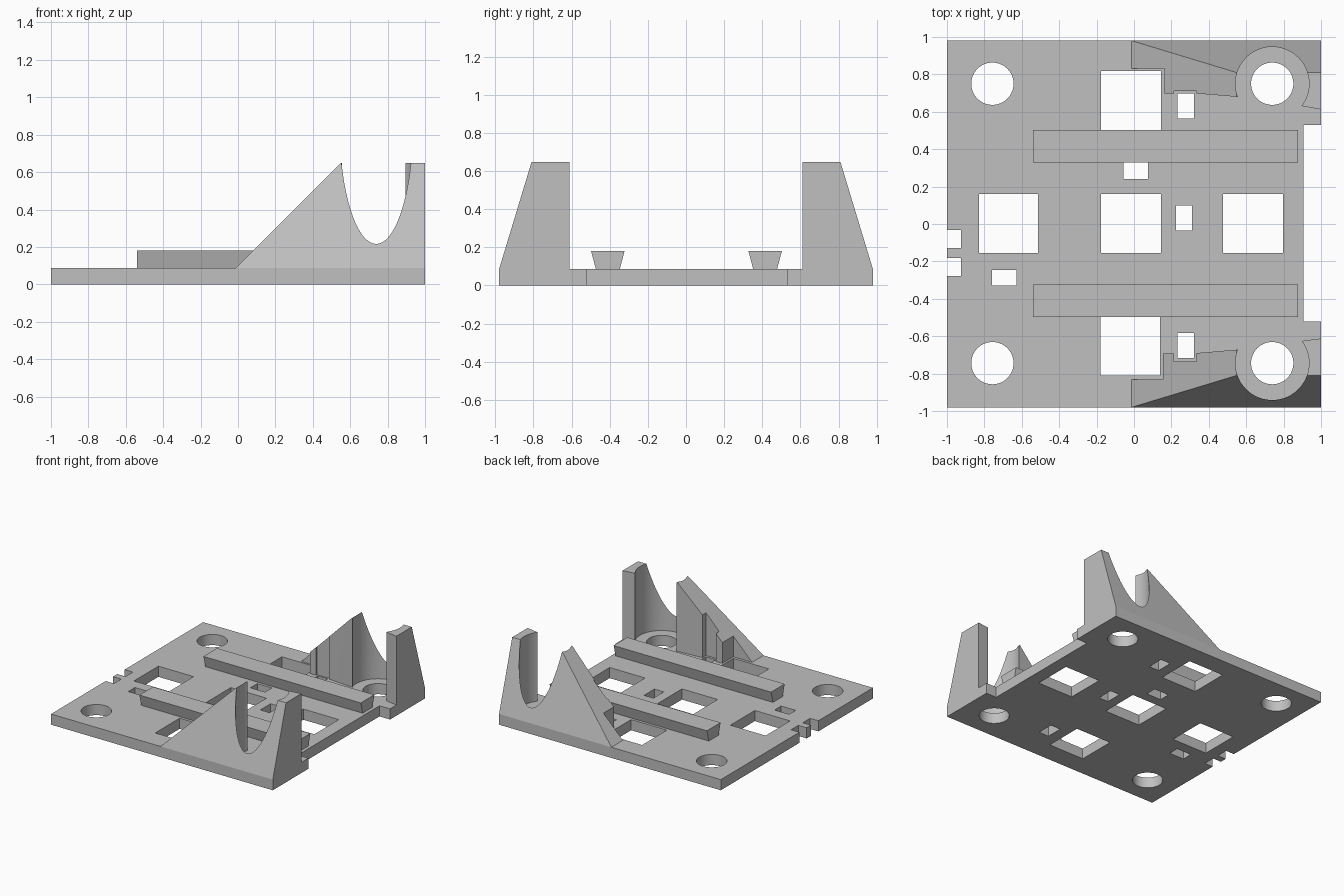
import bpy
import bmesh
from mathutils import Vector

cube = bpy.data.objects.get("Cube")
if cube:
    bpy.data.objects.remove(cube, do_unlink=True)

BASE, TOP = 0.087, 0.648      # plate thickness, wall height
EDGE = 0.98                   # half depth of the plate

grey = bpy.data.materials.new("plain grey")
grey.use_nodes = True
colour = (0.53, 0.53, 0.53, 1)
grey.diffuse_color = colour
grey.node_tree.nodes["Principled BSDF"].inputs["Base Color"].default_value = colour


def add_prism(bm, points, low, high):
    """Extrude a plan outline from low to high."""
    face = bm.faces.new([bm.verts.new((x, y, low)) for x, y in points])
    new = bmesh.ops.extrude_face_region(bm, geom=[face])["geom"]
    verts = [g for g in new if isinstance(g, bmesh.types.BMVert)]
    bmesh.ops.translate(bm, verts=verts, vec=(0, 0, high - low))


def add_box(bm, x0, x1, y0, y1, low, high):
    add_prism(bm, [(x0, y0), (x1, y0), (x1, y1), (x0, y1)], low, high)


def add_cylinder(bm, x, y, radius, low, high):
    made = bmesh.ops.create_cone(bm, cap_ends=True, segments=72, radius1=radius,
                                 radius2=radius, depth=high - low)
    bmesh.ops.translate(bm, verts=made["verts"], vec=(x, y, (low + high) / 2))


def finish(bm, name):
    bmesh.ops.recalc_face_normals(bm, faces=bm.faces)
    mesh = bpy.data.meshes.new(name)
    bm.to_mesh(mesh)
    bm.free()
    mesh.materials.append(grey)
    obj = bpy.data.objects.new(name, mesh)
    bpy.context.collection.objects.link(obj)
    return obj


def activate(obj):
    bpy.ops.object.select_all(action="DESELECT")
    obj.select_set(True)
    bpy.context.view_layer.objects.active = obj


def cut(obj, cutter):
    """Subtract the cutter, then discard it."""
    cutter.hide_render = True
    mod = obj.modifiers.new("cut", "BOOLEAN")
    mod.operation = "DIFFERENCE"
    mod.solver = "EXACT"
    mod.object = cutter
    activate(obj)
    bpy.ops.object.modifier_apply(modifier=mod.name)
    bpy.data.objects.remove(cutter, do_unlink=True)
    bpy.ops.object.shade_smooth_by_angle(angle=0.5)


# Base plate with windows, slots, edge notches and corner holes
bm = bmesh.new()
add_box(bm, -1, 1, -EDGE, EDGE, 0, BASE)
plate = finish(bm, "base_plate")

bm = bmesh.new()
openings = [
    (-0.83, -0.512, -0.155, 0.16), (-0.177, 0.145, -0.155, 0.16),
    (0.477, 0.797, -0.155, 0.16),
    (-0.177, 0.145, 0.5, 0.818), (-0.18, 0.14, -0.81, -0.495),
    (0.233, 0.322, 0.563, 0.697), (0.233, 0.322, -0.717, -0.582),
    (0.225, 0.31, -0.035, 0.098), (-0.057, 0.075, 0.24, 0.33),
    (-0.758, -0.627, -0.33, -0.245),
    (0.905, 1.1, -0.522, 0.53),
    (-1.1, -0.925, -0.127, -0.032), (-1.1, -0.925, -0.277, -0.182),
]
for x0, x1, y0, y1 in openings:
    add_box(bm, x0, x1, y0, y1, -0.1, 0.2)
for x in (-0.757, 0.739):
    for y in (-0.744, 0.75):
        add_cylinder(bm, x, y, 0.113, -0.1, 0.2)
cut(plate, finish(bm, "plate_cutter"))

# Dovetail rails, wider at the top
for name, y in (("front_rail", -0.41), ("back_rail", 0.415)):
    bm = bmesh.new()
    add_box(bm, -0.541, 0.878, y - 0.0875, y + 0.0875, BASE, 0.18)
    for v in bm.verts:
        if v.co.z < 0.1:
            v.co.y = y + (v.co.y - y) * 0.72
    finish(bm, name)


def side_wall(name, side, inner, bore_y):
    """Ramped wall with a leaning outer face and a vertical bore."""
    outline = [(-0.013, EDGE), (1, EDGE), (1, 0.612)] + inner + [(-0.013, 0.832)]
    bm = bmesh.new()
    add_prism(bm, [(x, side * y) for x, y in outline], BASE, TOP)
    planes = [((-0.013, 0, BASE), (-1, 0, 1)),
              ((0, side * EDGE, BASE), (0, side * (TOP - BASE), EDGE - 0.81))]
    for point, normal in planes:
        bmesh.ops.bisect_plane(bm, geom=bm.verts[:] + bm.edges[:] + bm.faces[:],
                               dist=0.00001, plane_co=Vector(point),
                               plane_no=Vector(normal), clear_outer=True)
        rim = [e for e in bm.edges if e.is_boundary]
        bmesh.ops.holes_fill(bm, edges=rim, sides=0)
    wall = finish(bm, name)
    bm = bmesh.new()
    add_cylinder(bm, 0.739, side * bore_y, 0.197, 0, 1)
    cut(wall, finish(bm, "bore_cutter"))


side_wall("back_wall", 1, [
    (0.9, 0.63), (0.7, 0.66), (0.55, 0.68), (0.335, 0.698), (0.335, 0.71),
    (0.215, 0.71), (0.215, 0.698), (0.162, 0.698), (0.162, 0.832)], 0.75)
side_wall("front_wall", -1, [
    (0.9, 0.625), (0.7, 0.655), (0.55, 0.672), (0.335, 0.69), (0.335, 0.735),
    (0.215, 0.735), (0.215, 0.692), (0.156, 0.692), (0.156, 0.832)], 0.744)
